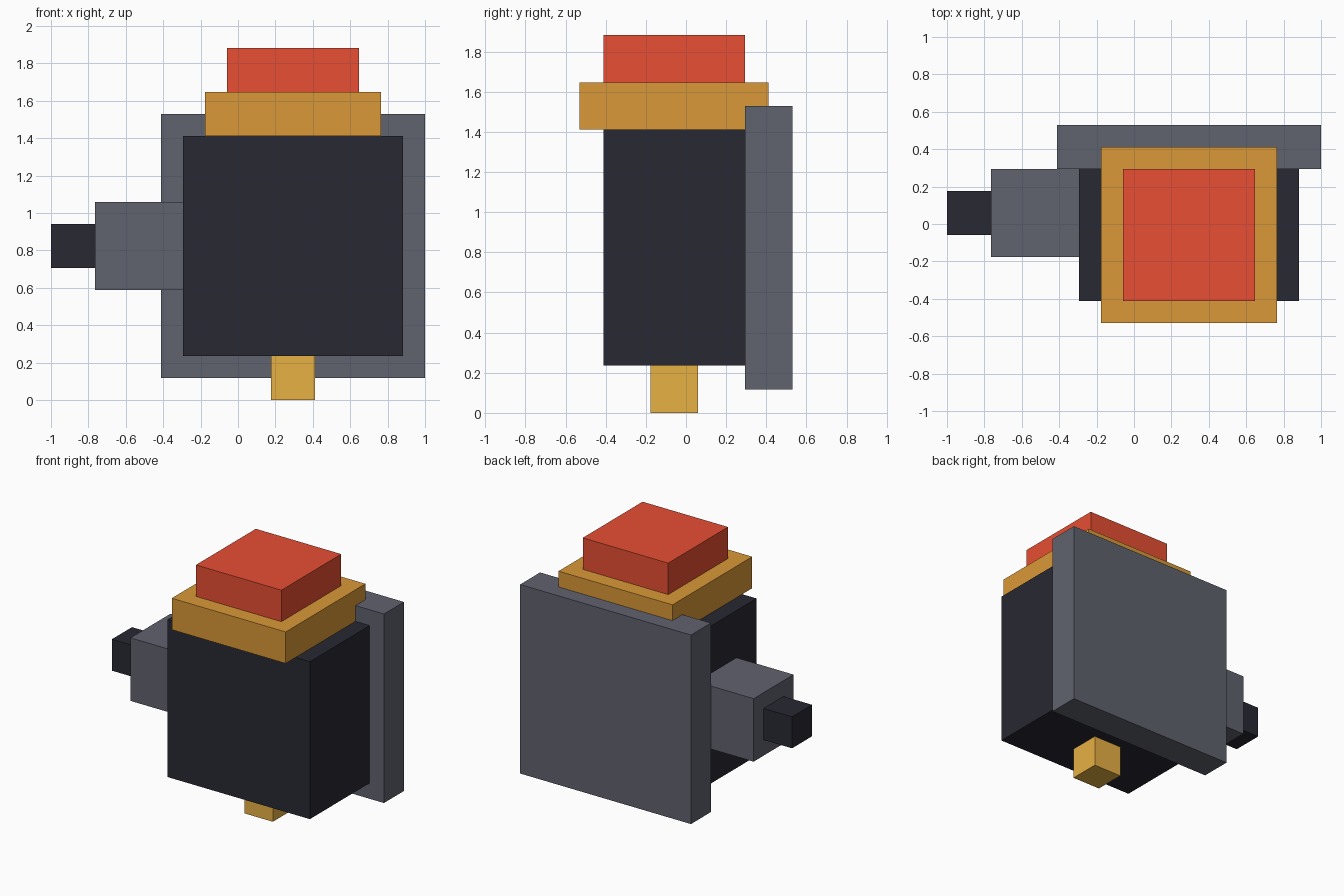
import bpy
import bmesh
from mathutils import Vector

cube = bpy.data.objects.get("Cube")
if cube:
    bpy.data.objects.remove(cube, do_unlink=True)

# The model sits on a block grid, 17 cells wide and 9 deep
CELL = 2 / 17
ORIGIN = Vector((-1, -4.5 * CELL, 0))


def make_material(name, hex_code):
    def linear(v):
        return v / 12.92 if v <= 0.04045 else ((v + 0.055) / 1.055) ** 2.4
    rgb = [linear(c / 255) for c in bytes.fromhex(hex_code)]
    mat = bpy.data.materials.new(name)
    mat.use_nodes = True
    mat.diffuse_color = (*rgb, 1)
    mat.node_tree.nodes["Principled BSDF"].inputs["Base Color"].default_value = (*rgb, 1)
    return mat


def block(name, low, high, mat):
    """Box between two grid corners, with its origin at its centre."""
    low, high = Vector(low), Vector(high)
    mesh = bpy.data.meshes.new(name)
    bm = bmesh.new()
    bmesh.ops.create_cube(bm, size=1)
    bmesh.ops.scale(bm, vec=(high - low) * CELL, verts=bm.verts)
    bm.to_mesh(mesh)
    bm.free()
    mesh.materials.append(mat)
    obj = bpy.data.objects.new(name, mesh)
    obj.location = ORIGIN + (low + high) * CELL / 2
    bpy.context.collection.objects.link(obj)
    return obj


dark = make_material("charcoal", "282833")
grey = make_material("slate grey", "60626E")
bronze = make_material("bronze", "DA9937")
gold = make_material("gold", "EAB344")
red = make_material("red", "EB5034")

# Body and back plate
block("body", (6, 1, 2), (16, 7, 12), dark)
block("back_plate", (5, 7, 1), (17, 9, 13), grey)

# Collar and cap on top
block("collar", (7, 0, 12), (15, 8, 14), bronze)
block("cap", (8, 1, 14), (14, 7, 16), red)

# Side arm with its tip
block("right_arm", (2, 3, 5), (6, 7, 9), grey)
block("right_arm_tip", (0, 4, 6), (2, 6, 8), dark)

# Peg underneath
block("bottom_peg", (10, 3, 0), (12, 5, 2), gold)
